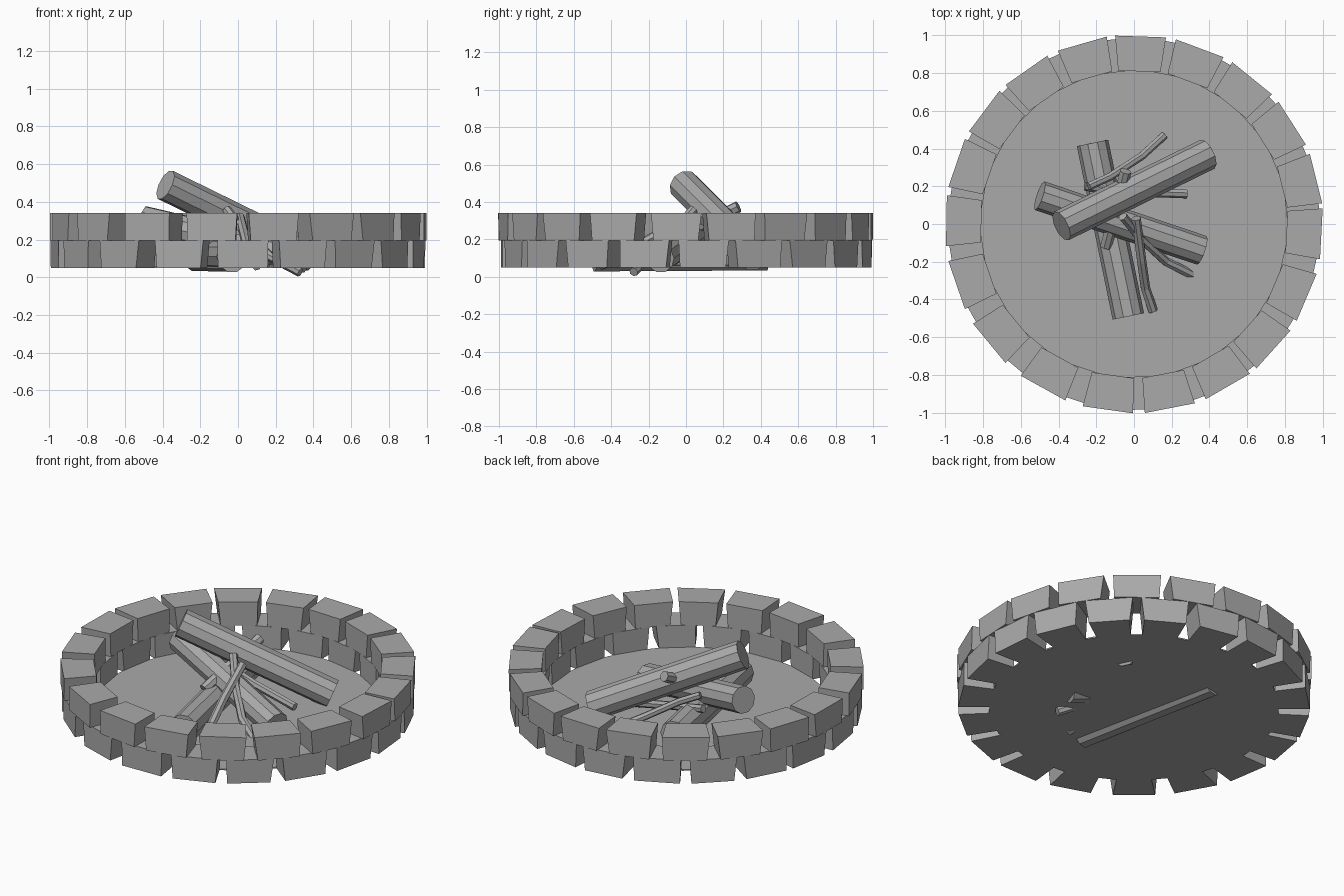
import bpy, bmesh, math, random
from mathutils import Vector, Matrix

random.seed(4)
cube = bpy.data.objects.get("Cube")
if cube:
    bpy.data.objects.remove(cube, do_unlink=True)

grey = bpy.data.materials.new("plain grey")
grey.use_nodes = True
colour = (0.4, 0.4, 0.4, 1)
grey.diffuse_color = colour
grey.node_tree.nodes["Principled BSDF"].inputs["Base Color"].default_value = colour


def finish(name, bm):
    """Turn a bmesh into a flat shaded grey object."""
    bmesh.ops.recalc_face_normals(bm, faces=bm.faces)
    mesh = bpy.data.meshes.new(name)
    bm.to_mesh(mesh)
    bm.free()
    mesh.materials.append(grey)
    obj = bpy.data.objects.new(name, mesh)
    bpy.context.collection.objects.link(obj)
    return obj


def stone_block(name, angle, bottom, height, outer):
    """Wedge shaped stone, slightly narrower at its base."""
    bm = bmesh.new()
    bmesh.ops.create_cube(bm, size=2)
    lean = [random.uniform(0.84, 1.0) for side in range(2)]
    for v in bm.verts:
        half = 0.135 if v.co.x > 0 else 0.112
        if v.co.z < 0:
            half *= lean[v.co.y > 0]
        v.co = Vector((outer if v.co.x > 0 else 0.81,
                       half * v.co.y,
                       bottom + height * (v.co.z > 0)))
    bm.transform(Matrix.Rotation(math.radians(angle), 4, 'Z'))
    return finish(name, bm)


def round_wood(name, points, radius, sides):
    """Faceted rod following a path, with capped ends."""
    path = [Vector(p) for p in points]
    bm = bmesh.new()
    rings = []
    for i, p in enumerate(path):
        along = path[min(i + 1, len(path) - 1)] - path[max(i - 1, 0)]
        turn = along.to_track_quat('Z', 'Y')
        ring = []
        for k in range(sides):
            a = math.tau * k / sides
            ring.append(bm.verts.new(p + turn @ Vector((math.cos(a), math.sin(a), 0)) * radius))
        rings.append(ring)
    for low, high in zip(rings, rings[1:]):
        for k in range(sides):
            n = (k + 1) % sides
            bm.faces.new((low[k], low[n], high[n], high[k]))
    bm.faces.new(rings[0])
    bm.faces.new(rings[-1])
    return finish(name, bm)


# Two courses of stones, the upper one bridging the joints of the lower
upper_angles = [88, 106, 125, 143, 161, 179, 199, 219.5, 241, 262,
                281, 300, 318, 337, 357, 374, 392.5, 411, 429.5]
for i, angle in enumerate(upper_angles):
    following = upper_angles[i + 1] if i < len(upper_angles) - 1 else 448
    stone_block("upper_stone", angle, 0.195, 0.145, 0.995)
    stone_block("lower_stone", (angle + following) / 2, 0.05, 0.145, 0.985)

# Floor of the pit
bm = bmesh.new()
bmesh.ops.create_cone(bm, cap_ends=True, segments=32, radius1=0.82, radius2=0.82, depth=0.008,
                      matrix=Matrix.Translation((0, 0, 0.054)))
finish("pit_floor", bm)

# Stacked logs
round_wood("top_log", [(-0.385, -0.01, 0.49), (0.39, 0.37, 0.11)], 0.085, 10)
round_wood("middle_log", [(-0.5, 0.15, 0.30), (0.36, -0.14, 0.10)], 0.08, 10)
round_wood("bottom_log", [(-0.22, 0.43, 0.115), (-0.03, -0.49, 0.11)], 0.085, 10)

# Thin sticks
round_wood("back_stick", [(0.16, 0.47, 0.07), (0.04, 0.36, 0.13),
                          (-0.13, 0.25, 0.23), (-0.24, 0.20, 0.28)], 0.022, 7)
round_wood("side_stick", [(0.28, 0.16, 0.08), (0.0, 0.17, 0.14), (-0.26, 0.20, 0.2)], 0.024, 7)
round_wood("crossing_stick", [(-0.045, 0.28, 0.375), (-0.15, -0.12, 0.18)], 0.032, 7)
round_wood("front_stick", [(0.01, 0.03, 0.32), (0.04, -0.2, 0.2),
                           (0.06, -0.34, 0.11), (0.1, -0.46, 0.06)], 0.026, 7)
round_wood("curved_stick", [(-0.06, 0.04, 0.36), (0.04, -0.08, 0.23),
                            (0.17, -0.2, 0.11), (0.33, -0.28, 0.026)], 0.025, 7)
